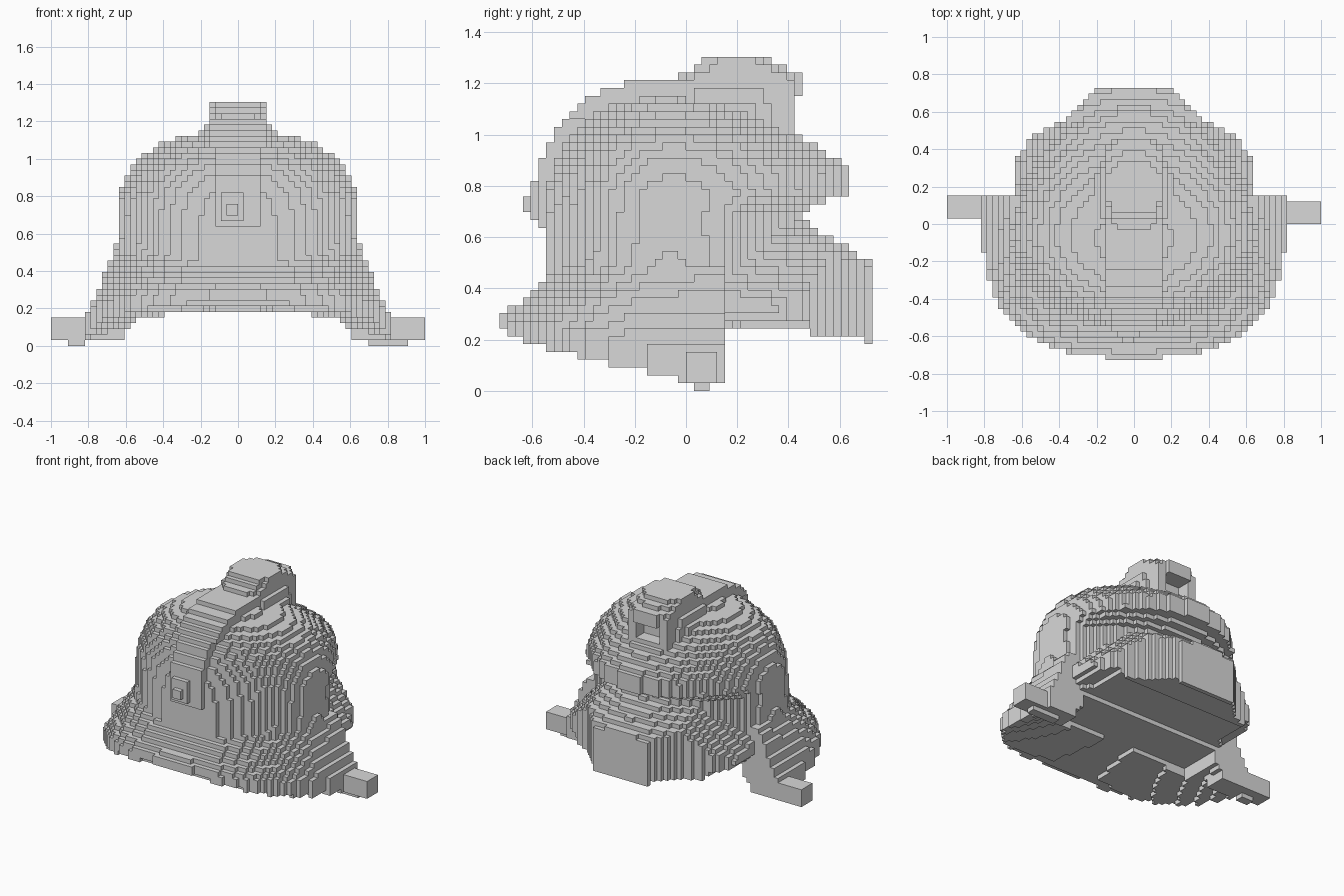
import bpy, bmesh

cube = bpy.data.objects.get("Cube")
if cube:
    bpy.data.objects.remove(cube)

V = 2 / 66                      # voxel size
NX, NY, NZ = 66, 48, 43         # grid size

grey = bpy.data.materials.new("light_grey")
grey.use_nodes = True
colour = (0.69, 0.69, 0.69, 1)
grey.diffuse_color = colour
grey.node_tree.nodes["Principled BSDF"].inputs["Base Color"].default_value = colour


def lerp(points, t):
    """Piecewise linear profile lookup."""
    if t <= points[0][0]:
        return points[0][1]
    for (a, u), (b, v) in zip(points, points[1:]):
        if t <= b:
            return u + (v - u) * (t - a) / (b - a)
    return points[-1][1]


def dome_scale(z, height):
    """Rounded shoulder: full width up to z = 0.65, closing at the top."""
    t = max(0.0, (z - 0.65) / height)
    return (1 - t ** 2.5) ** 0.4 if t < 1 else 0.0


def box(x, y, z, x0, x1, y0, y1, z0, z1):
    return x0 < x < x1 and y0 < y < y1 and z0 < z < z1


# Half depth of the back of the crown, with a rolled bulge above the neck
BACK = [(0.2, 0.5), (0.68, 0.5), (0.73, 0.57), (0.77, 0.69), (0.87, 0.69),
        (0.92, 0.62), (1.0, 0.49), (1.05, 0.4), (1.1, 0.3), (1.15, 0.0)]
# Rear edge of the neck guard by distance from the middle
GUARD = [(0.19, 0.74), (0.22, 0.7), (0.3, 0.61), (0.4, 0.545), (0.55, 0.47), (0.62, 0.35)]
CY = -0.06


def crown(x, y, z):
    s = dome_scale(z, 0.5)
    if s <= 0 or z < (0.2 if y < 0.15 else 0.23):
        return False
    rx = 0.645 * s + max(0.0, 0.6 - z) * 0.12 * (y < 0.15)
    ry = 0.495 * s if y < CY else lerp(BACK, z)
    return ry > 0 and (x / rx) ** 2 + ((y - CY) / ry) ** 2 < 1


def brim(x, y, z):
    if y > 0.15:
        return False
    ry = 0.715 if y < 0 else 2.0
    rho = ((abs(x) / 0.81) ** 2.6 + (abs(y) / ry) ** 2.6) ** (1 / 2.6)
    droop = x * x * max(0.0, 1 + 1.2 * y)
    bottom = max(0.03, 0.2 - 0.25 * droop + 0.3 * max(0.0, -y - 0.58))
    if abs(x) < 0.55 and y > -0.15:                 # hollow inside the rim
        bottom = 0.2
    top = 0.29 - 0.22 * droop + (0.65 + 2.0 * droop) * (1 - rho)
    return rho < 1 and bottom < z < min(top, 0.5)


def neck_guard(x, y, z):
    if y < 0.15 or abs(x) > 0.63 or y > lerp(GUARD, abs(x)):
        return False
    r = (x * x + y * y) ** 0.5
    bottom = 0.23 if y < 0.5 else 0.2 if y < 0.69 else 0.17
    bottom += 0.3 * max(0.0, abs(x) - 0.42)
    top = 0.67 - 0.6 * max(0.0, r - 0.44) - 0.6 * max(0.0, abs(x) - 0.35)
    return bottom < z < top


def crest(x, y, z):
    if z < 0.65 or y > 0.3 or abs(x) > (0.11 if z < 1.05 else 0.15):
        return False
    s = dome_scale(z, 0.56)
    if y > CY:
        return z < 1.21
    return s > 0 and (y - CY) > -0.53 * s


def front_stud(x, y, z):
    return (box(x, y, z, -0.08, 0.02, -0.61, -0.5, 0.66, 0.82)
            or box(x, y, z, -0.06, 0.01, -0.64, -0.5, 0.7, 0.76))


# Knob layers: top height, half width, front y, back y
KNOB = [(1.31, 0.145, 0.05, 0.33), (1.275, 0.155, 0.02, 0.385),
        (1.245, 0.16, -0.04, 0.45), (1.18, 0.18, -0.07, 0.41), (1.125, 0.21, -0.1, 0.37)]


def knob(x, y, z):
    if z < 1.0 or box(x, y, z, -0.08, 0.09, 0.33, 0.5, 1.02, 1.15):   # rear slot
        return False
    if box(x, y, z, -0.15, 0.15, 0.2, 0.41, 1.0, 1.2):                # rear wall
        return True
    for top, w, y0, y1 in KNOB:
        low = 1.15 if y1 > 0.42 else 1.0
        n = abs(x / w) ** 3 + abs((2 * y - y0 - y1) / (y1 - y0)) ** 3
        if low < z < top and n < 1:
            return True
    return False


def side_tab(side, y0, y1, foot):
    def inside(x, y, z):
        x *= side
        return (box(x, y, z, 0.6, 1.01, y0, y1, 0.03, 0.155)
                or box(x, y, z, 0.6, 0.83, 0.0, 0.155, 0.03, 0.18)
                or box(x, y, z, foot, 0.91, 0.03, 0.1, -0.1, 0.1))
    return inside


PARTS = [("knob", knob), ("crest", crest), ("front_stud", front_stud),
         ("crown", crown), ("brim", brim), ("neck_guard", neck_guard),
         ("side_tab_left", side_tab(1, 0.0, 0.13, 0.71)),
         ("side_tab_right", side_tab(-1, 0.03, 0.155, 0.83))]

# Give every voxel to the first part that contains its centre
owner = {}
for i in range(NX):
    for j in range(NY):
        for k in range(NZ):
            p = ((i + 0.5 - NX / 2) * V, (j + 0.5 - NY / 2) * V, (k + 0.5) * V)
            for name, inside in PARTS:
                if inside(*p):
                    owner[i, j, k] = name
                    break

# Corner offsets of the six voxel sides, keyed by outward direction
SIDES = {}
for axis in range(3):
    for sign in (0, 1):
        ring = []
        for u, v in ((0, 0), (1, 0), (1, 1), (0, 1)):
            c = [0, 0, 0]
            c[axis], c[(axis + 1) % 3], c[(axis + 2) % 3] = sign, u, v
            ring.append(tuple(c))
        d = [0, 0, 0]
        d[axis] = 2 * sign - 1
        SIDES[tuple(d)] = ring if sign else ring[::-1]

# Skin each part with the voxel sides that face open space
for name, _ in PARTS:
    bm = bmesh.new()
    corners = {}
    for cell, part in owner.items():
        if part != name:
            continue
        for d, ring in SIDES.items():
            if tuple(a + b for a, b in zip(cell, d)) in owner:
                continue
            face = []
            for c in ring:
                key = tuple(a + b for a, b in zip(cell, c))
                if key not in corners:
                    corners[key] = bm.verts.new(((key[0] - NX / 2) * V,
                                                 (key[1] - NY / 2) * V, key[2] * V))
                face.append(corners[key])
            bm.faces.new(face)
    mesh = bpy.data.meshes.new(name)
    bm.to_mesh(mesh)
    bm.free()
    mesh.materials.append(grey)
    bpy.context.collection.objects.link(bpy.data.objects.new(name, mesh))
